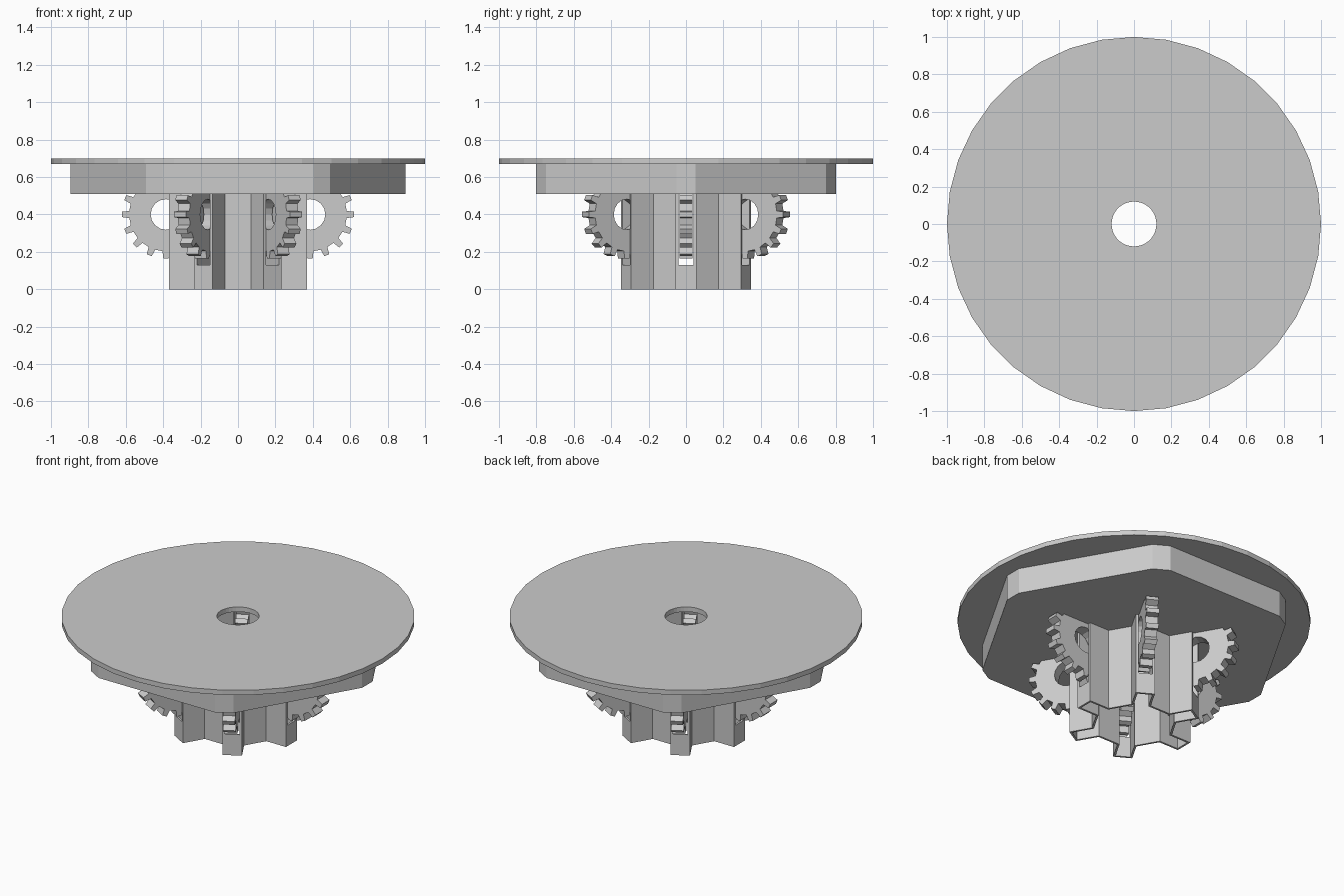
import bpy, bmesh
from math import sin, cos, pi, radians
from mathutils import Matrix

if "Cube" in bpy.data.objects:
    bpy.data.objects.remove(bpy.data.objects["Cube"])


def polar(r, a):
    return (r * cos(a), r * sin(a))


def circle(r, n):
    return [polar(r, 2 * pi * i / n) for i in range(n)]


def star(apothem, reach, half):
    """Hexagon with a straight-sided rib at each corner."""
    base = (apothem - half / 2) / cos(pi / 6)
    pts = []
    for k in range(6):
        c, s = cos(k * pi / 3), sin(k * pi / 3)
        for x, y in ((base, -half), (reach, -half), (reach, half), (base, half)):
            pts.append((x * c - y * s, x * s + y * c))
    return pts


def gear_outline(tip, root, n):
    pts = []
    for k in range(n):
        a = 2 * pi * k / n
        for r, d in ((root, -5.5), (tip, -3.5), (tip, 3.5), (root, 5.5)):
            pts.append(polar(r, a + radians(d)))
    return pts


def plate(name, loops, z0, z1, matrix=Matrix()):
    """Extrude nested outlines (outer, then hole) from z0 to z1."""
    cu = bpy.data.curves.new(name + "_profile", 'CURVE')
    cu.dimensions = '2D'
    cu.fill_mode = 'BOTH'
    cu.extrude = (z1 - z0) / 2
    for pts in loops:
        sp = cu.splines.new('POLY')
        sp.points.add(len(pts) - 1)
        for p, (x, y) in zip(sp.points, pts):
            p.co = (x, y, 0, 1)
        sp.use_cyclic_u = True
    tmp = bpy.data.objects.new(name + "_tmp", cu)
    bpy.context.collection.objects.link(tmp)
    dg = bpy.context.evaluated_depsgraph_get()
    me = bpy.data.meshes.new_from_object(tmp.evaluated_get(dg))
    bpy.data.objects.remove(tmp)
    me.transform(matrix @ Matrix.Translation((0, 0, (z0 + z1) / 2)))
    bm = bmesh.new()
    bm.from_mesh(me)
    bmesh.ops.remove_doubles(bm, verts=bm.verts, dist=1e-4)
    bmesh.ops.recalc_face_normals(bm, faces=bm.faces)
    for f in bm.faces:
        f.smooth = False
    bm.to_mesh(me)
    bm.free()
    me.name = name
    ob = bpy.data.objects.new(name, me)
    bpy.context.collection.objects.link(ob)
    return ob


TOP, DISC, PLATE = 0.70, 0.67, 0.51
ribbed = star(0.23, 0.37, 0.055)
ribbed_inner = star(0.218, 0.358, 0.043)

# Round top disc with centre hole
plate("top_disc", [circle(1.0, 36), circle(0.12, 36)], DISC, TOP)

# Hexagonal plate with clipped corners
hexagon = [polar(0.897, radians(60 * k + d)) for k in range(6) for d in (-3.3, 3.3)]
plate("hexagonal_plate", [hexagon, ribbed], PLATE, DISC)

# Hollow ribbed hub
hub = plate("ribbed_hub", [ribbed, ribbed_inner], 0, DISC)

# Slots in the rib ends
bm = bmesh.new()
for k in range(6):
    m = (Matrix.Rotation(k * pi / 3, 4, 'Z') @ Matrix.Translation((0.325, 0, 0.385))
         @ Matrix.Diagonal((0.25, 0.08, 0.51, 1)))
    bmesh.ops.create_cube(bm, size=1, matrix=m)
me = bpy.data.meshes.new("slot_cutter")
bm.to_mesh(me)
bm.free()
cutter = bpy.data.objects.new("slot_cutter", me)
bpy.context.collection.objects.link(cutter)
cutter.hide_render = True
cutter.hide_viewport = True
mod = hub.modifiers.new("slots", 'BOOLEAN')
mod.operation = 'DIFFERENCE'
mod.solver = 'EXACT'
mod.object = cutter

# Six upright gear wheels set radially in the slots
for k in range(6):
    m = (Matrix.Rotation(k * pi / 3, 4, 'Z') @ Matrix.Translation((0.385, 0, 0.40))
         @ Matrix.Rotation(pi / 2, 4, 'X'))
    plate(f"gear_wheel_{k + 1}", [gear_outline(0.236, 0.197, 16), circle(0.082, 16)],
          -0.036, 0.036, m)
